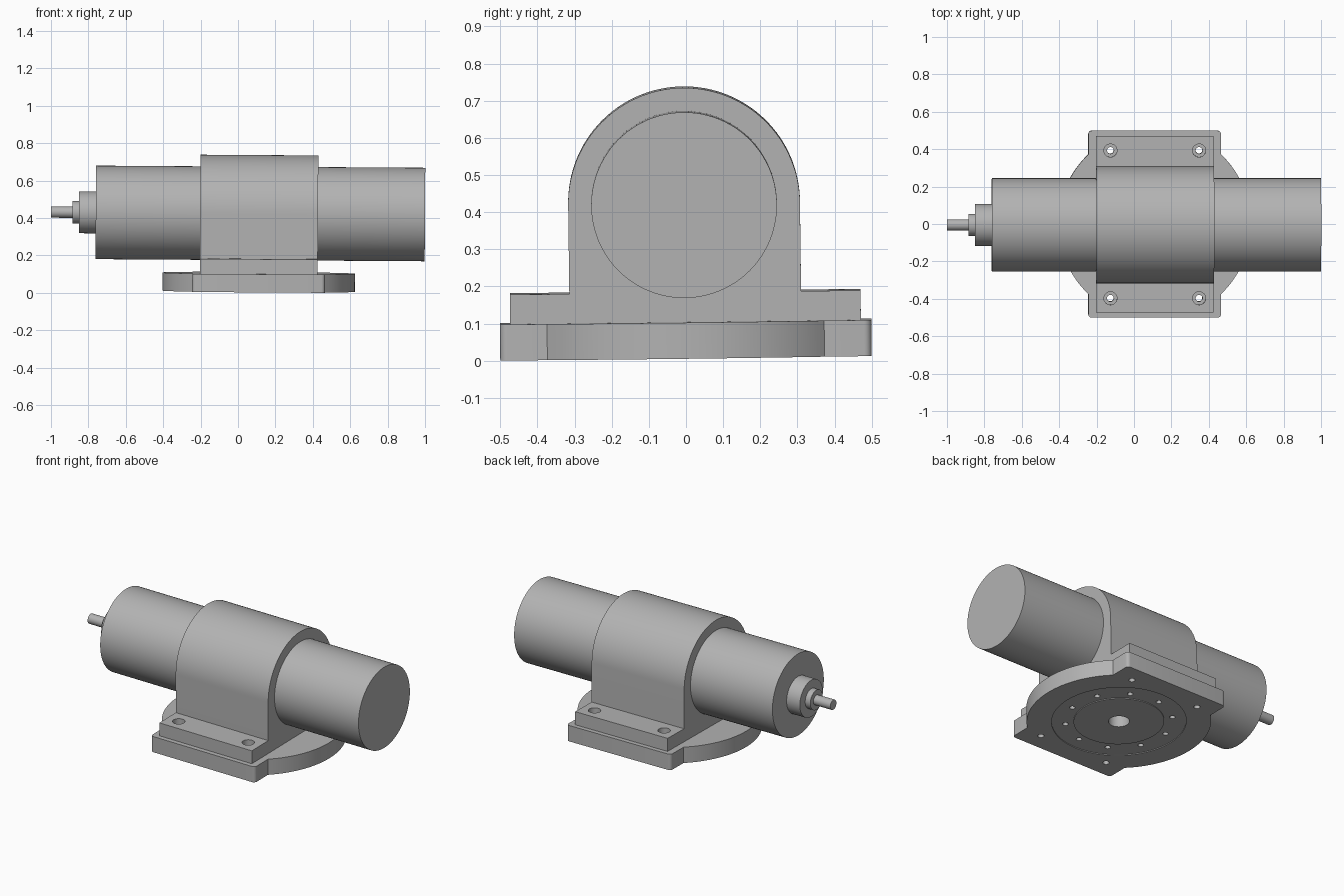
import bpy, bmesh
from math import cos, sin, pi, radians, atan2
from mathutils import Matrix, Vector

if "Cube" in bpy.data.objects:
    bpy.data.objects.remove(bpy.data.objects["Cube"])

grey = bpy.data.materials.new("machined grey")
grey.use_nodes = True
colour = (0.45, 0.45, 0.45, 1)
grey.diffuse_color = colour
grey.node_tree.nodes["Principled BSDF"].inputs["Base Color"].default_value = colour

# The whole assembly leans very slightly on its footing
FRAME = (Matrix.Translation((0.11, 0, 0.0085)) @ Matrix.Rotation(0.0065, 4, 'Y')
         @ Matrix.Rotation(0.0125, 4, 'X'))
ALONG_X = Matrix.Rotation(pi / 2, 4, 'Y')
AXIS_Z, PLATE, FLANGE = 0.416, 0.097, 0.177
HOUSING_R, HALF_LEN = 0.312, 0.315


def make(name, bm):
    bmesh.ops.recalc_face_normals(bm, faces=bm.faces)
    mesh = bpy.data.meshes.new(name)
    bm.to_mesh(mesh)
    bm.free()
    obj = bpy.data.objects.new(name, mesh)
    bpy.context.collection.objects.link(obj)
    mesh.materials.append(grey)
    obj.matrix_world = FRAME
    return obj


def lathe(bm, profile, matrix=Matrix(), steps=32):
    """Revolve (radius, height) points about z, then place with matrix."""
    part = bmesh.new()
    verts = [part.verts.new((r, 0, h)) for r, h in profile]
    edges = [part.edges.new(pair) for pair in zip(verts, verts[1:])]
    bmesh.ops.spin(part, geom=verts + edges, cent=(0, 0, 0), axis=(0, 0, 1),
                   angle=2 * pi, steps=steps)
    bmesh.ops.remove_doubles(part, verts=part.verts, dist=1e-5)
    bmesh.ops.transform(part, matrix=matrix, verts=part.verts)
    temp = bpy.data.meshes.new("temp")
    part.to_mesh(temp)
    part.free()
    bm.from_mesh(temp)
    bpy.data.meshes.remove(temp)


def prism(name, outline, direction):
    bm = bmesh.new()
    face = bm.faces.new([bm.verts.new(p) for p in outline])
    ext = bmesh.ops.extrude_face_region(bm, geom=[face])
    moved = [v for v in ext["geom"] if isinstance(v, bmesh.types.BMVert)]
    bmesh.ops.translate(bm, verts=moved, vec=Vector(direction))
    return make(name, bm)


def cut(obj, cutter):
    mod = obj.modifiers.new("cut", 'BOOLEAN')
    mod.operation, mod.solver, mod.object = 'DIFFERENCE', 'EXACT', cutter
    bpy.context.view_layer.update()
    graph = bpy.context.evaluated_depsgraph_get()
    mesh = bpy.data.meshes.new_from_object(obj.evaluated_get(graph))
    obj.modifiers.clear()
    obj.data = mesh


# Base plate: a disc merged with a rounded rectangle
disc_r, half_x, half_y, fillet = 0.515, 0.355, 0.5, 0.02
meet = atan2((disc_r ** 2 - half_x ** 2) ** 0.5, half_x)
quarter = [(disc_r * cos(meet * i / 16), disc_r * sin(meet * i / 16)) for i in range(17)]
quarter += [(half_x - fillet + fillet * cos(a), half_y - fillet + fillet * sin(a))
            for a in (pi / 2 * i / 6 for i in range(7))]
half = quarter + [(-x, y) for x, y in reversed(quarter)]
outline = half + [(-x, -y) for x, y in half[1:-1]]
outline.append((disc_r * cos(meet / 16), -disc_r * sin(meet / 16)))
# Rebuild the lower half as a clean mirror of the upper one
outline = half + [(x, -y) for x, y in reversed(half[1:-1])]
base_plate = prism("base_plate", [(x, y, 0) for x, y in outline], (0, 0, PLATE))

# Housing: arch over the barrel with a bolting flange on both sides
arch = [(HOUSING_R * cos(pi * i / 64), AXIS_Z + HOUSING_R * sin(pi * i / 64))
        for i in range(65)]
flange_y = 0.472
profile = ([(flange_y, PLATE), (flange_y, FLANGE), (HOUSING_R, FLANGE)] + arch
           + [(-HOUSING_R, FLANGE), (-flange_y, FLANGE), (-flange_y, PLATE)])
housing = prism("housing", [(-HALF_LEN, y, z) for y, z in profile], (2 * HALF_LEN, 0, 0))

# Barrel with stepped nose and output shaft
bm = bmesh.new()
lathe(bm, [(0, -1.113), (0.03, -1.113), (0.03, -0.998), (0.06, -0.998), (0.06, -0.963),
           (0.112, -0.963), (0.112, -0.873), (0.25, -0.873), (0.25, 0.887), (0, 0.887)],
      Matrix.Translation((0, 0, AXIS_Z)) @ ALONG_X, 96)
barrel = make("barrel_and_shaft", bm)

# Counterbored bolt holes through flange and plate
bm = bmesh.new()
for x in (-0.237, 0.237):
    for y in (-0.395, 0.395):
        lathe(bm, [(0, -0.1), (0.018, -0.1), (0.018, 0.135), (0.035, 0.135),
                   (0.035, 0.25), (0, 0.25)], Matrix.Translation((x, y, 0)))
bolt_cutter = make("bolt_hole_cutter", bm)

# Centre bore and ring of dowel holes on the underside
bm = bmesh.new()
lathe(bm, [(0, -0.1), (0.059, -0.1), (0.059, 0.08), (0, 0.08)], steps=48)
for i in range(10):
    a = radians(26 + 36 * i)
    lathe(bm, [(0, -0.1), (0.016, -0.1), (0.016, 0.04), (0, 0.04)],
          Matrix.Translation((0.3 * cos(a), 0.3 * sin(a), 0)), 20)
underside_cutter = make("underside_hole_cutter", bm)

# Shallow annular recess on the underside
bm = bmesh.new()
lathe(bm, [(0.253, -0.05), (0.376, -0.05), (0.376, 0.005), (0.253, 0.005), (0.253, -0.05)],
      steps=96)
recess_cutter = make("recess_cutter", bm)

cut(housing, bolt_cutter)
for cutter in (bolt_cutter, recess_cutter, underside_cutter):
    cut(base_plate, cutter)
for cutter in (bolt_cutter, recess_cutter, underside_cutter):
    bpy.data.objects.remove(cutter)

# Smooth round faces, keep edges crisp
bpy.ops.object.select_all(action='DESELECT')
for obj in (base_plate, housing, barrel):
    obj.select_set(True)
bpy.context.view_layer.objects.active = housing
bpy.ops.object.shade_smooth_by_angle(angle=radians(30))
